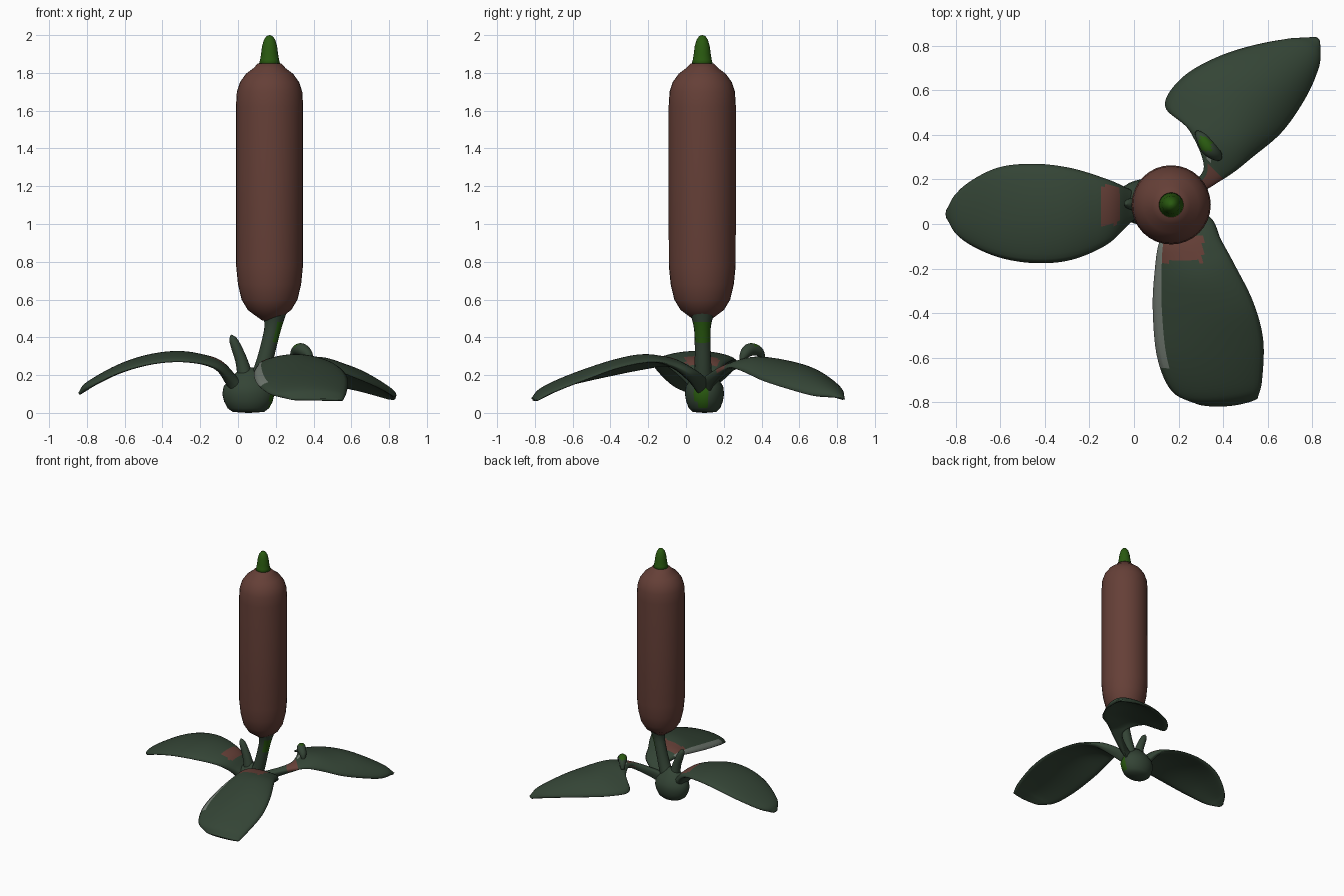
import bpy, math
from mathutils import Vector

if "Cube" in bpy.data.objects:
    bpy.data.objects.remove(bpy.data.objects["Cube"])


def material(name, rgb):
    m = bpy.data.materials.new(name)
    m.diffuse_color = (*rgb, 1)
    m.use_nodes = True
    m.node_tree.nodes["Principled BSDF"].inputs["Base Color"].default_value = m.diffuse_color
    return m


MATS = [material("dark leaf green", (0.034, 0.058, 0.036)),
        material("seed head brown", (0.13, 0.050, 0.038)),
        material("bright tip green", (0.022, 0.10, 0.005)),
        material("pale grey edge", (0.17, 0.20, 0.17))]
LEAF, BROWN, GREEN, GREY = range(4)


def catmull(pts, s):
    """Point on a smooth curve through pts, s counted in control points."""
    i = max(0, min(int(s), len(pts) - 2))
    t = s - i
    b, c = Vector(pts[i]), Vector(pts[i + 1])
    a = Vector(pts[i - 1]) if i > 0 else b * 2 - c
    d = Vector(pts[i + 2]) if i + 2 < len(pts) else c * 2 - b
    return 0.5 * (2 * b + (c - a) * t + (2 * a - 5 * b + 4 * c - d) * t * t
                  + (3 * b - a - 3 * c + d) * t ** 3)


def skin(name, rings, paint):
    """Join equal rings into a closed smooth shell; paint(i, k, centre) -> material."""
    n = len(rings[0])
    verts = [p for r in rings for p in r]
    faces, mats = [], []
    for i in range(len(rings) - 1):
        for k in range(n):
            f = [i * n + k, i * n + (k + 1) % n,
                 (i + 1) * n + (k + 1) % n, (i + 1) * n + k]
            faces.append(f)
            mats.append(paint(i, k, sum((verts[j] for j in f), Vector()) / 4))
    last = len(rings) - 1
    faces += [list(range(n))[::-1], [last * n + k for k in range(n)]]
    mats += [mats[0], mats[-1]]
    me = bpy.data.meshes.new(name)
    me.from_pydata([tuple(v) for v in verts], [], faces)
    for m in MATS:
        me.materials.append(m)
    for p, m in zip(me.polygons, mats):
        p.material_index = m
        p.use_smooth = True
    # consistent outward normals
    import bmesh
    bm = bmesh.new()
    bm.from_mesh(me)
    bmesh.ops.recalc_face_normals(bm, faces=bm.faces)
    bm.to_mesh(me)
    bm.free()
    ob = bpy.data.objects.new(name, me)
    bpy.context.collection.objects.link(ob)
    return ob


def lathe(name, cx, cy, profile, paint, sx=1, sy=1, n=32):
    rings = [[Vector((cx + sx * r * math.cos(2 * math.pi * k / n),
                      cy + sy * r * math.sin(2 * math.pi * k / n), z))
              for k in range(n)] for r, z in profile]
    return skin(name, rings, paint)


def tube(name, path, paint, n=16, sub=6):
    """Round tube along (x, y, z, radius) points."""
    count = (len(path) - 1) * sub
    rings = []
    for i in range(count + 1):
        s = i / sub
        q = catmull(path, s)
        d = (catmull(path, min(s + .05, len(path) - 1)) - catmull(path, max(s - .05, 0))).to_3d()
        d.normalize()
        a = d.cross(Vector((0, 1, 0))).normalized()
        b = d.cross(a)
        rings.append([q.to_3d() + q[3] * (a * math.cos(w) + b * math.sin(w))
                      for w in (2 * math.pi * k / n for k in range(n))])
    return skin(name, rings, paint)


def leaf(name, stations, paint, m=20, sub=8):
    """Thin leaf; each station holds left, middle and right points, tip first."""
    cols = list(zip(*stations))
    end = len(stations) - 1

    def sheet(s, u):
        l, c, r = (catmull(col, s) for col in cols)
        return l * (1 - u) * (1 - 2 * u) + c * 4 * u * (1 - u) + r * u * (2 * u - 1)

    rings = []
    for i in range(end * sub + 1):
        s = i / sub
        thick = (0.016 + 0.012 * max(0, s - end + 2.5)) * min(1, 0.4 + s)
        top, low = [], []
        for k in range(m + 1):
            u = k / m
            p = sheet(s, u)
            nor = (sheet(s + .02, u) - sheet(s - .02, u)).cross(
                sheet(s, u + .02) - sheet(s, u - .02)).normalized()
            if nor.z < 0:
                nor = -nor
            t = thick * (0.12 + 0.88 * math.sqrt(max(0, 1 - (2 * u - 1) ** 4)))
            top.append(p + nor * t)
            low.append(p - nor * t)
        rings.append(top + low[::-1])

    def rule(i, k, c):
        s, u = (i + .5) / sub, (k + .5) / m
        return paint(s, u, c) if k < m or k == 2 * m + 1 else LEAF
    return skin(name, rings, rule)


# seed head with its pointed tip
CX, CY = 0.167, 0.086
lathe("seed_head", CX, CY,
      [(.04, .49), (.075, .515), (.115, .545), (.148, .60), (.167, .68), (.177, .78),
       (.178, 1.2), (.178, 1.62), (.173, 1.70), (.157, 1.75), (.125, 1.795),
       (.085, 1.825), (.062, 1.85), (.03, 1.852)], lambda i, k, c: BROWN)
lathe("seed_tip", CX, CY,
      [(.058, 1.84), (.050, 1.87), (.045, 1.90), (.040, 1.94), (.030, 1.975),
       (.016, 1.995), (.002, 2.0)], lambda i, k, c: GREEN)

# stem leaning into the seed head
tube("stem", [(.07, .09, .10, .06), (.125, .09, .22, .046), (.168, .088, .38, .042),
              (.187, .086, .47, .048), (.193, .086, .56, .075)],
     lambda i, k, c: GREEN if .37 < c.z < .48 and c.x > .205 - (.48 - c.z) * .2 else LEAF)

# root bulb and small sprout
lathe("root_bulb", .055, .098,
      [(.05, 0), (.60, .005), (.80, .025), (.93, .06), (1, .10), (.95, .14),
       (.75, .175), (.50, .21), (.2, .24)],
      lambda i, k, c: GREEN if c.x > .16 and .04 < c.z < .13 and c.y < .11 else LEAF,
      sx=.138, sy=.104)
tube("sprout", [(.045, .09, .16, .045), (.02, .09, .27, .033), (-.01, .09, .35, .027),
                (-.027, .09, .39, .02), (-.036, .09, .413, .004)], lambda i, k, c: LEAF)

# left leaf
leaf("left_leaf", [
    ((-.835, .07, .10), (-.842, .045, .10), (-.835, .02, .10)),
    ((-.77, .165, .15), (-.78, .045, .158), (-.77, -.07, .145)),
    ((-.62, .25, .225), (-.62, .045, .245), (-.62, -.145, .215)),
    ((-.45, .27, .27), (-.45, .045, .298), (-.45, -.175, .26)),
    ((-.28, .25, .28), (-.28, .045, .31), (-.28, -.16, .27)),
    ((-.12, .20, .25), (-.12, .06, .268), (-.12, -.09, .24)),
    ((-.03, .16, .17), (-.04, .08, .18), (-.03, .0, .16)),
    ((.04, .13, .09), (.02, .09, .09), (.04, .05, .09))],
    lambda s, u, c: BROWN if ((c.x + .11) / .045) ** 4 + ((c.y - .085) / .09) ** 4 < 1 else LEAF)

# front leaf
leaf("front_leaf", [
    ((.28, -.808, .07), (.42, -.815, .07), (.555, -.785, .065)),
    ((.17, -.75, .10), (.37, -.74, .13), (.575, -.70, .11)),
    ((.105, -.60, .15), (.34, -.58, .20), (.58, -.52, .18)),
    ((.085, -.38, .20), (.31, -.38, .265), (.535, -.35, .24)),
    ((.095, -.20, .235), (.27, -.22, .293), (.45, -.18, .27)),
    ((.115, -.08, .25), (.24, -.08, .27), (.39, -.07, .25)),
    ((.17, .02, .20), (.24, .03, .20), (.34, .03, .20)),
    ((.11, .10, .13), (.15, .10, .13), (.19, .10, .13))],
    lambda s, u, c: GREY if u < .09 and 1.7 < s < 5.3 or u > 1
    else BROWN if .12 < c.x < .31 and -.17 < c.y < -.06 else LEAF)

# back right leaf on its slim stalk
leaf("back_leaf", [
    ((.80, .835, .07), (.828, .83, .075), (.832, .80, .08)),
    ((.62, .82, .12), (.76, .76, .135), (.82, .68, .09)),
    ((.40, .76, .16), (.60, .64, .22), (.76, .55, .125)),
    ((.22, .66, .18), (.48, .53, .26), (.66, .41, .17)),
    ((.14, .53, .19), (.40, .42, .28), (.53, .30, .22)),
    ((.25, .42, .25), (.36, .33, .275), (.45, .235, .24)),
    ((.315, .25, .24), (.34, .215, .235), (.37, .185, .22)),
    ((.20, .15, .17), (.21, .13, .17), (.22, .11, .16)),
    ((.09, .12, .12), (.10, .10, .12), (.11, .08, .12))],
    lambda s, u, c: BROWN if 5.6 < s < 6.3 and u > .3
    else GREY if 4.8 < s < 5.5 and .3 < u < .45 else LEAF)

# curled bud at the foot of the back leaf
tube("curled_bud", [(.285, .41, .285, .012), (.305, .385, .325, .026), (.335, .34, .335, .034),
                    (.37, .31, .31, .026), (.385, .295, .27, .01)],
     lambda i, k, c: GREEN if c.x < .35 and c.y > .33 and c.z > .35 else LEAF)
